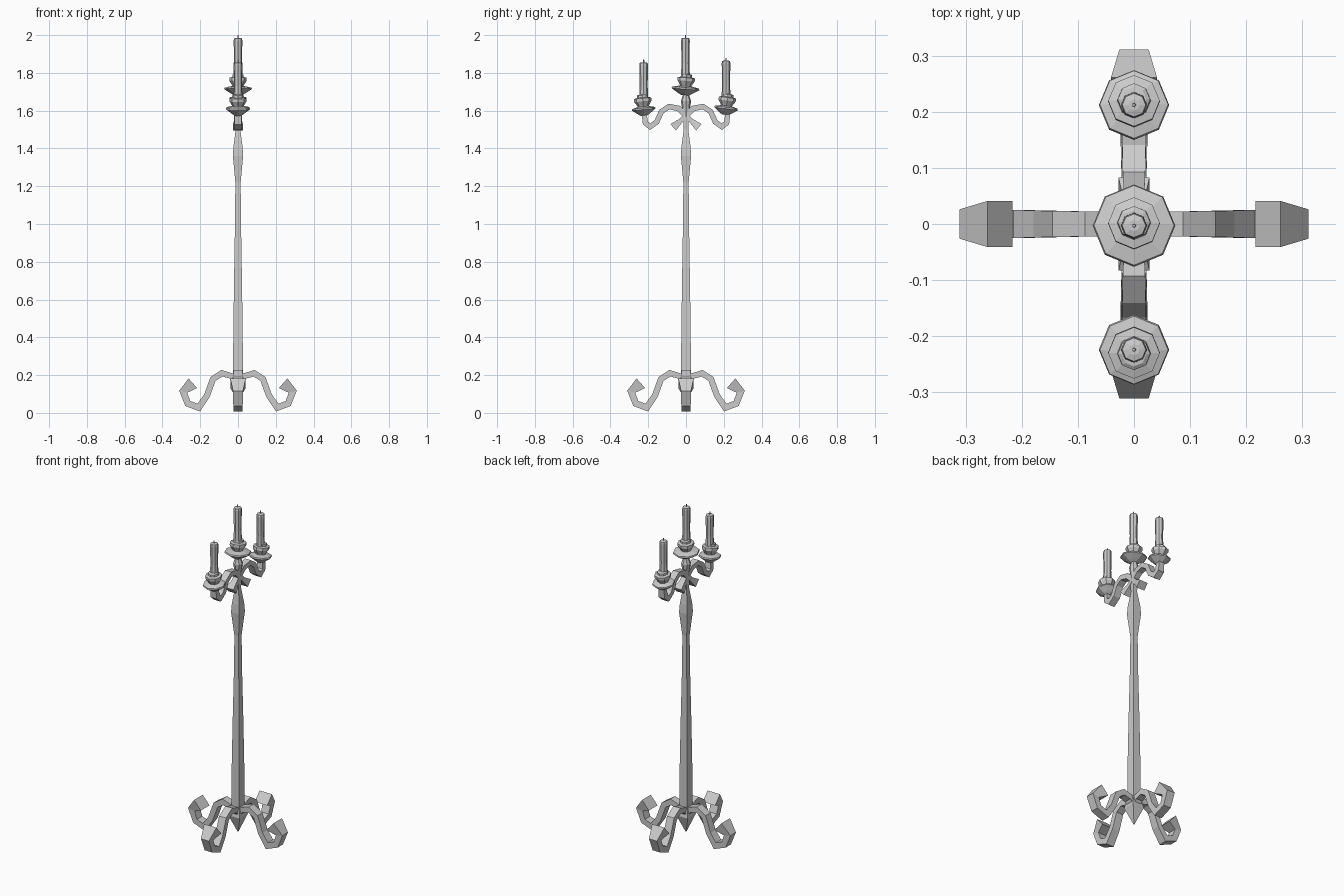
import bpy, bmesh, math
from mathutils import Vector, Matrix

cube = bpy.data.objects.get("Cube")
if cube:
    bpy.data.objects.remove(cube)

GREY = (0.6, 0.6, 0.6, 1)
mat = bpy.data.materials.new("plain grey")
mat.use_nodes = True
mat.diffuse_color = GREY
mat.node_tree.nodes["Principled BSDF"].inputs["Base Color"].default_value = GREY


def loft(name, rings, matrix=Matrix()):
    """Skin a list of closed rings and cap both ends."""
    bm = bmesh.new()
    loops = [[bm.verts.new(p) for p in ring] for ring in rings]
    n = len(loops[0])
    for a, b in zip(loops, loops[1:]):
        for i in range(n):
            j = (i + 1) % n
            bm.faces.new((a[i], a[j], b[j], b[i]))
    bm.faces.new(loops[0])
    bm.faces.new(loops[-1])
    bmesh.ops.recalc_face_normals(bm, faces=bm.faces)
    mesh = bpy.data.meshes.new(name)
    bm.to_mesh(mesh)
    bm.free()
    mesh.materials.append(mat)
    obj = bpy.data.objects.new(name, mesh)
    obj.matrix_world = matrix
    bpy.context.collection.objects.link(obj)
    return obj


def turned(name, profile, sides, matrix=Matrix(), phase=0.0):
    """Stack of regular polygons from (radius, height) pairs."""
    angles = [phase + math.tau * i / sides for i in range(sides)]
    rings = [[(r * math.cos(a), r * math.sin(a), z) for a in angles]
             for r, z in profile]
    return loft(name, rings, matrix)


def scroll(name, path, angle):
    """Flat bar swept along (reach, height, thickness, width) points."""
    pts = [Vector((p[0], 0, p[1])) for p in path]
    rings = []
    for i, (x, z, thick, width) in enumerate(path):
        d_in = (pts[i] - pts[max(i - 1, 0)]).normalized()
        d_out = (pts[min(i + 1, len(pts) - 1)] - pts[i]).normalized()
        t = (d_in + d_out).normalized()
        miter = max(t.dot(d_out if d_out.length else d_in), 0.6)
        n = Vector((-t.z, 0, t.x)) * thick / 2 / miter
        w = Vector((0, width / 2, 0))
        rings.append([pts[i] + n + w, pts[i] + n - w,
                      pts[i] - n - w, pts[i] - n + w])
    return loft(name, rings, Matrix.Rotation(angle, 4, "Z"))


# Square pole with a spear point below and a swelling near the top
ROOT2 = math.sqrt(2)
pole = [(0.002, 0.05), (0.038, 0.15), (0.026, 0.21), (0.025, 0.4),
        (0.021, 0.7), (0.016, 1.0), (0.014, 1.22), (0.027, 1.36),
        (0.024, 1.41), (0.012, 1.5), (0.015, 1.58)]
turned("pole", [(h * ROOT2, z) for h, z in pole], 4, phase=math.pi / 4)
turned("pole_finial", [(0.015, 1.56), (0.022, 1.62), (0.027, 1.65),
                       (0.014, 1.69), (0.014, 1.71)], 8)

# Four scrolled legs
LEG = [(0.01, 0.16, 0.03, 0.04), (0.035, 0.195, 0.03, 0.045),
       (0.085, 0.21, 0.032, 0.045), (0.132, 0.18, 0.032, 0.046),
       (0.165, 0.09, 0.032, 0.048), (0.208, 0.028, 0.034, 0.05),
       (0.266, 0.05, 0.034, 0.05), (0.29, 0.112, 0.036, 0.052),
       (0.239, 0.157, 0.068, 0.082)]
for i, side in enumerate(("left", "back", "right", "front")):
    scroll(side + "_leg", LEG, i * math.pi / 2)

# Two candle arms, each with a short curl beneath
ARM = [(0.0, 1.575, 0.03, 0.03), (0.04, 1.612, 0.03, 0.035),
       (0.09, 1.622, 0.028, 0.04), (0.13, 1.595, 0.028, 0.042),
       (0.155, 1.54, 0.028, 0.042), (0.19, 1.515, 0.028, 0.042),
       (0.215, 1.535, 0.028, 0.04), (0.222, 1.59, 0.026, 0.034)]
CURL = [(0.0, 1.575, 0.024, 0.03), (0.03, 1.545, 0.025, 0.035),
        (0.068, 1.512, 0.045, 0.055)]
for side, angle in (("back", math.pi / 2), ("front", -math.pi / 2)):
    scroll(side + "_arm", ARM, angle)
    scroll(side + "_curl", CURL, angle)

# Drip plate, cup, candle and wick, stacked from the plate rim upwards
PLATE = [(0.018, -0.032), (0.034, -0.022), (0.064, 0.0),
         (0.062, 0.008), (0.03, 0.016)]
CUP = [(0.028, 0.012), (0.032, 0.022), (0.046, 0.044), (0.046, 0.06),
       (0.03, 0.064), (0.029, 0.076), (0.022, 0.08)]


def candle_set(side, y, z, tilt, plate_scale, height):
    base = Matrix.Translation((0, y, z)) @ Matrix.Rotation(tilt, 4, "X")
    turned(side + "_drip_plate", [(r * plate_scale, h) for r, h in PLATE], 8, base)
    turned(side + "_cup", CUP, 8, base)
    up = Matrix.Translation((0, y, z))
    turned(side + "_candle", [(0.024, 0.06), (0.021, height * 0.5),
                              (0.023, height - 0.015), (0.021, height - 0.003),
                              (0.01, height)], 8, up)
    turned(side + "_wick", [(0.004, height - 0.005), (0.003, height + 0.014)], 5, up)


candle_set("front", -0.224, 1.606, 0.1, 0.98, 0.25)
candle_set("middle", -0.003, 1.714, -0.08, 1.15, 0.272)
candle_set("back", 0.212, 1.61, -0.13, 0.98, 0.256)
